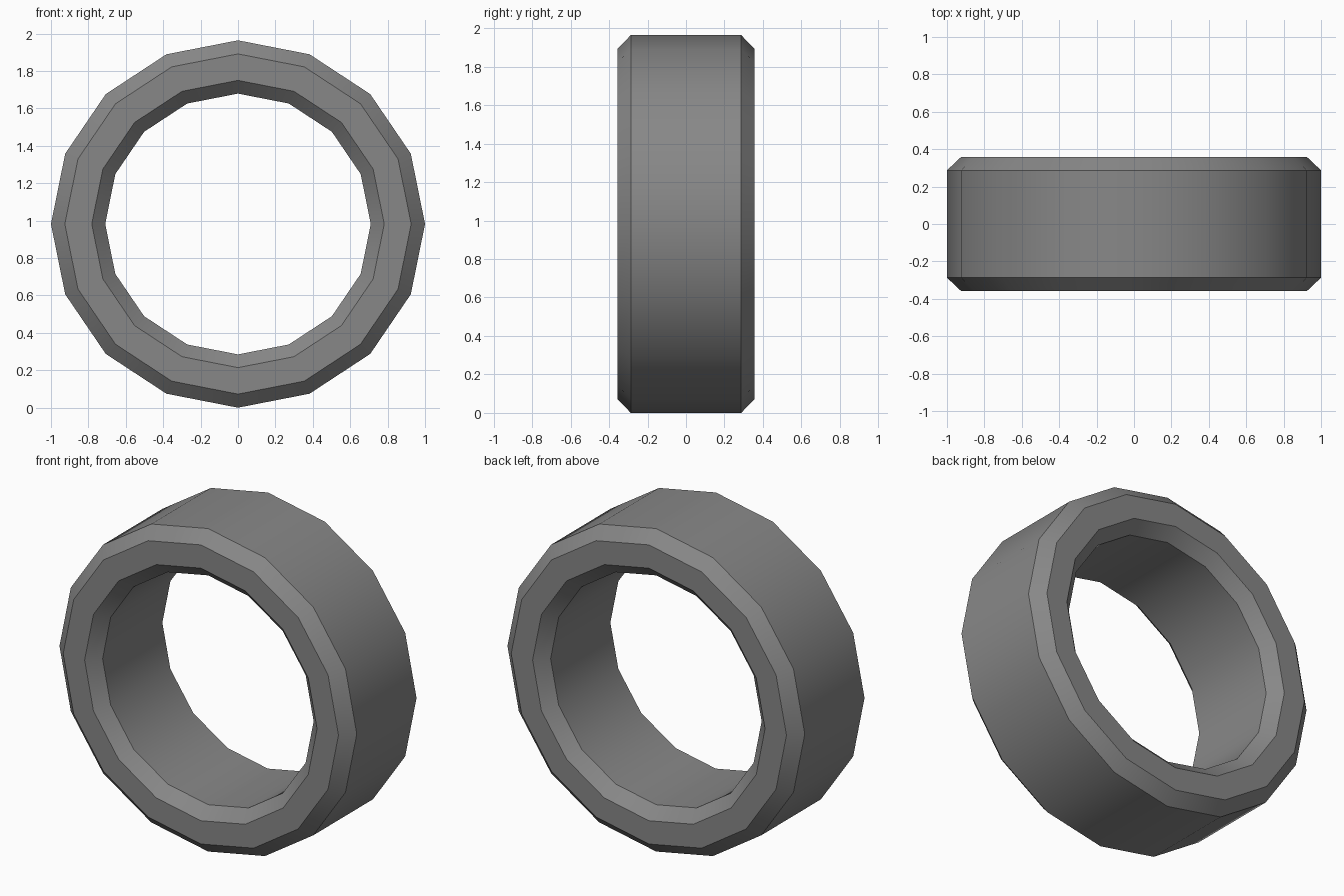
import bpy, bmesh, math

if "Cube" in bpy.data.objects:
    bpy.data.objects.remove(bpy.data.objects["Cube"])

SIDES = 16
Z_SCALE = 0.982  # ring is very slightly flattened in height

# Chamfered cross-section: (radius, y)
profile = [(1.0, -0.287), (1.0, 0.287), (0.926, 0.357), (0.782, 0.357),
           (0.71, 0.287), (0.71, -0.287), (0.782, -0.357), (0.926, -0.357)]

# Ring: sweep the cross-section around the y axis
bm = bmesh.new()
rings = []
for i in range(SIDES):
    a = 2 * math.pi * i / SIDES
    rings.append([bm.verts.new((r * math.cos(a), y, Z_SCALE * (1 + r * math.sin(a))))
                  for r, y in profile])
n = len(profile)
for i in range(SIDES):
    p, q = rings[i], rings[(i + 1) % SIDES]
    for j in range(n):
        k = (j + 1) % n
        bm.faces.new((p[j], p[k], q[k], q[j]))
bmesh.ops.recalc_face_normals(bm, faces=bm.faces)

mesh = bpy.data.meshes.new("ring")
bm.to_mesh(mesh)
bm.free()
ring = bpy.data.objects.new("ring", mesh)
bpy.context.collection.objects.link(ring)

# Dark grey material
dark = bpy.data.materials.new("dark_grey")
dark.diffuse_color = (0.245, 0.245, 0.245, 1)
dark.use_nodes = True
dark.node_tree.nodes["Principled BSDF"].inputs["Base Color"].default_value = dark.diffuse_color
mesh.materials.append(dark)

# Smooth around the ring, sharp at the chamfers
bpy.context.view_layer.objects.active = ring
ring.select_set(True)
bpy.ops.object.shade_smooth_by_angle(angle=math.radians(30))
